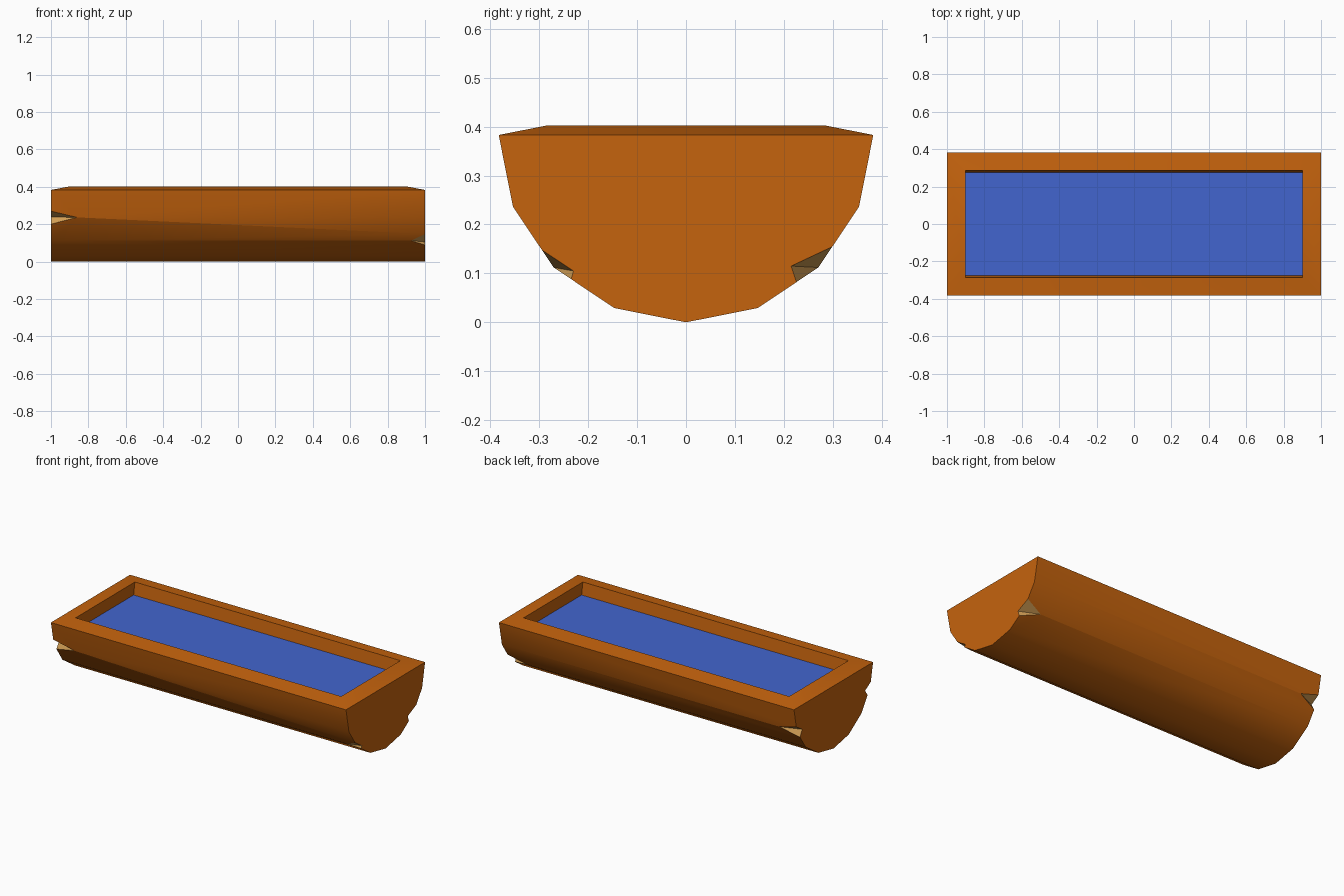
import bpy, bmesh, math
from mathutils import Vector

if "Cube" in bpy.data.objects:
    bpy.data.objects.remove(bpy.data.objects["Cube"])


def material(name, rgb):
    m = bpy.data.materials.new(name)
    m.diffuse_color = (*rgb, 1)
    m.use_nodes = True
    m.node_tree.nodes["Principled BSDF"].inputs["Base Color"].default_value = m.diffuse_color
    return m


bark = material("bark brown", (0.56, 0.125, 0.004))
inner_wood = material("cut wood tan", (0.64, 0.34, 0.09))
blue = material("water blue", (0.055, 0.13, 0.62))


def finish(name, bm, mats):
    bmesh.ops.recalc_face_normals(bm, faces=bm.faces)
    me = bpy.data.meshes.new(name)
    bm.to_mesh(me)
    bm.free()
    for m in mats:
        me.materials.append(m)
    ob = bpy.data.objects.new(name, me)
    bpy.context.collection.objects.link(ob)
    return ob


def rect(bm, x, y, z):
    return [bm.verts.new(p) for p in ((-x, -y, z), (x, -y, z), (x, y, z), (-x, y, z))]


def bridge(bm, a, b):
    for i in range(4):
        j = (i + 1) % 4
        bm.faces.new((a[i], a[j], b[j], b[i]))


# Half-round log with a raised rim and a shallow hollow
R, WATER = 0.383, 0.327
bm = bmesh.new()
ends = []
for x in (-1, 1):
    ends.append([bm.verts.new((x, -R * math.cos(i * math.pi / 8), R - R * math.sin(i * math.pi / 8)))
                 for i in range(9)])
left, right = ends
for i in range(8):
    bm.faces.new((left[i], left[i + 1], right[i + 1], right[i]))
bm.faces.new(left)
bm.faces.new(right)
outer = [left[0], right[0], right[8], left[8]]
rim = rect(bm, 0.9, 0.287, 0.402)
floor = rect(bm, 0.9, 0.275, WATER - 0.002)
bridge(bm, outer, rim)
bridge(bm, rim, floor)
bm.faces.new(floor)
trough = finish("log_trough", bm, [bark, inner_wood])

# Chips: end x, upper surface point, inner point, lower surface point, tip on a log edge
E1, E2 = (0.271, 0.112), (0.354, 0.2364)
chips = [
    (1, (-0.295, 0.148), (-0.23, 0.105), (-0.235, 0.088), (0.925, -E1[0], E1[1])),
    (1, (0.30, 0.155), (0.215, 0.115), (0.226, 0.082), (0.885, E1[0], E1[1])),
    (-1, (-0.361, 0.27), (-0.305, 0.238), (-0.330, 0.20), (-0.86, -E2[0], E2[1])),
    (-1, (0.361, 0.27), (0.303, 0.233), (0.325, 0.193), (-0.88, E2[0], E2[1])),
]


def chip_cutter(x, upper, inner, lower, tip):
    a, b, c = (Vector((x, *p)) for p in (upper, inner, lower))
    t = Vector(tip)
    u, v = (a - b).normalized() * 0.2, (c - b).normalized() * 0.2
    bm = bmesh.new()
    tris = [[bm.verts.new(p + d) for d in (Vector(), u, v)]
            for p in (b + (b - t) * 0.3, t + (t - b) * 0.3)]
    for tri in tris:
        bm.faces.new(tri)
    for i in range(3):
        j = (i + 1) % 3
        bm.faces.new((tris[0][i], tris[0][j], tris[1][j], tris[1][i]))
    for f in bm.faces:
        f.material_index = 1
    ob = finish("chip_cutter", bm, [bark, inner_wood])
    ob.hide_render = True
    return ob


bpy.context.view_layer.objects.active = trough
trough.select_set(True)
for chip in chips:
    cutter = chip_cutter(*chip)
    mod = trough.modifiers.new("chip", 'BOOLEAN')
    mod.operation = 'DIFFERENCE'
    mod.solver = 'EXACT'
    mod.object = cutter
    bpy.ops.object.modifier_apply(modifier=mod.name)
    bpy.data.objects.remove(cutter)

# Rounded log sides, flat chips
bpy.ops.object.shade_smooth_by_angle(angle=math.radians(30))
for p in trough.data.polygons:
    if p.material_index == 1:
        p.use_smooth = False

# Water surface
bm = bmesh.new()
bm.faces.new(rect(bm, 0.9, 0.275, WATER))
finish("water", bm, [blue])
